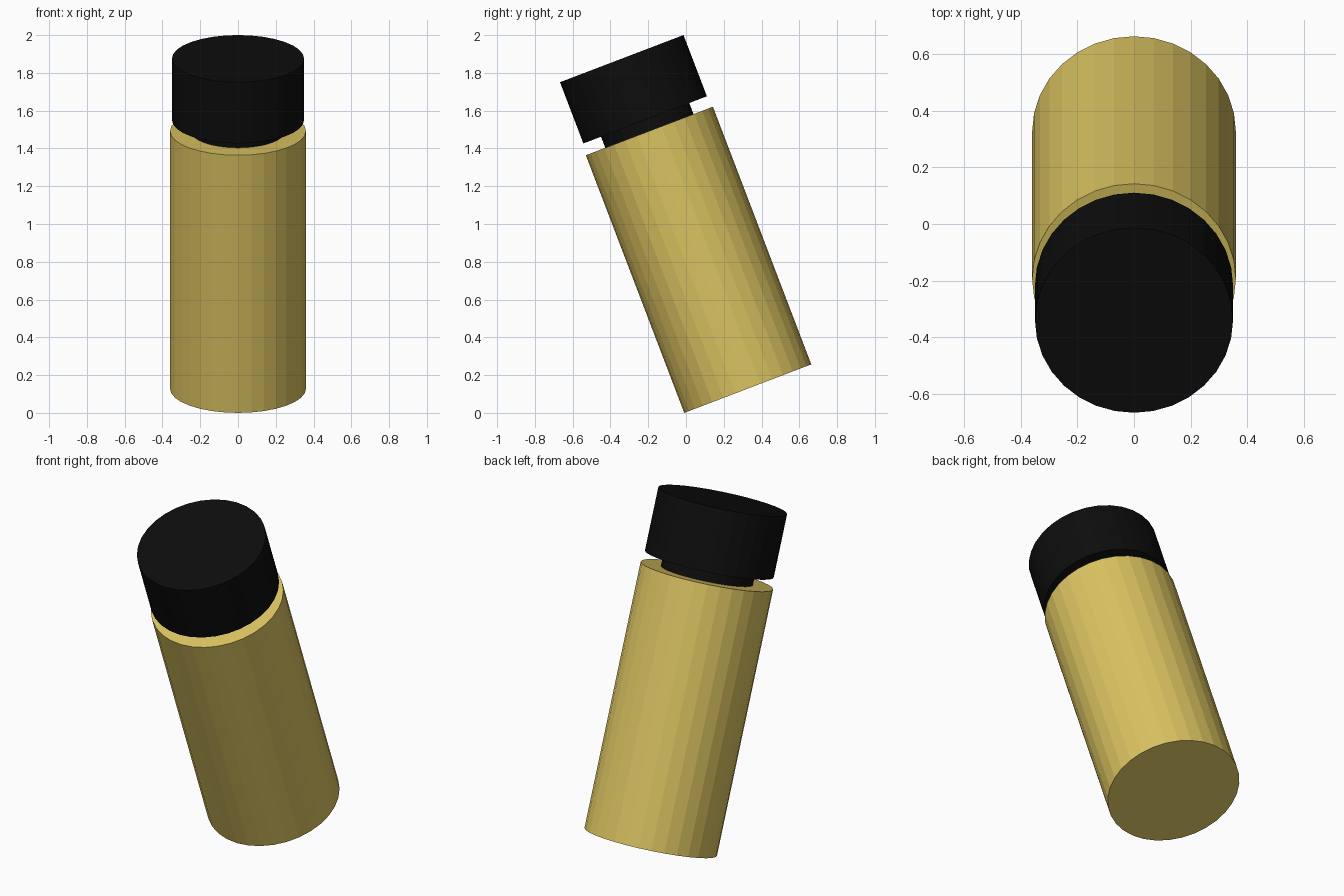
import bpy, math
from mathutils import Matrix, Vector

if "Cube" in bpy.data.objects:
    bpy.data.objects.remove(bpy.data.objects["Cube"])

SIDES = 32
# Tilted axis of the bottle: leans toward the front
TILT = Matrix.Translation((0, 0.327, 0.1285)) @ Matrix.Rotation(math.radians(20.9), 4, 'X')


def material(name, colour):
    m = bpy.data.materials.new(name)
    m.diffuse_color = (*colour, 1)
    m.use_nodes = True
    m.node_tree.nodes["Principled BSDF"].inputs["Base Color"].default_value = m.diffuse_color
    return m


gold = material("gold", (0.71, 0.55, 0.12))
black = material("black", (0.004, 0.004, 0.004))


def cylinder(name, radius, low, high, mat):
    bpy.ops.mesh.primitive_cylinder_add(vertices=SIDES, radius=radius, depth=high - low)
    ob = bpy.context.object
    ob.name = name
    ob.data.materials.append(mat)
    ob.matrix_world = TILT @ Matrix.Translation((0, 0, (low + high) / 2))
    return ob


# Body, narrow neck and screw cap
cylinder("bottle_body", 0.36, 0, 1.46, gold)
cylinder("bottle_neck", 0.25, 1.46, 1.53, black)
cylinder("bottle_cap", 0.35, 1.523, 1.87, black)
